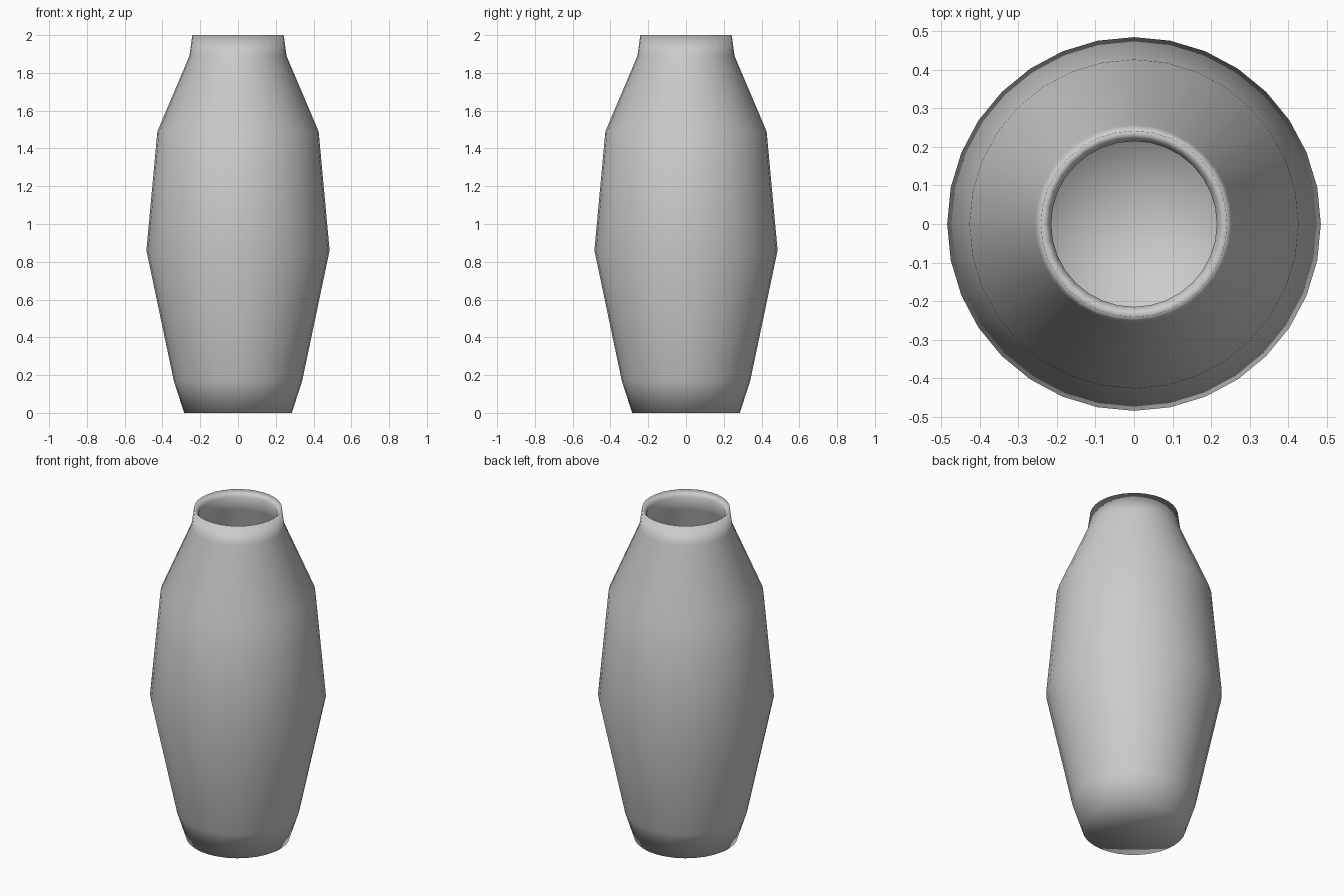
import bpy, bmesh
from math import cos, sin, tau

if "Cube" in bpy.data.objects:
    bpy.data.objects.remove(bpy.data.objects["Cube"])

SEGMENTS = 32


def lathe(name, profile, segments=SEGMENTS):
    """Revolve (radius, z) points around z; zero radius becomes a single pole."""
    bm = bmesh.new()
    rings = []
    for r, z in profile:
        if r == 0:
            rings.append([bm.verts.new((0, 0, z))] * segments)
        else:
            rings.append([bm.verts.new((r * cos(tau * i / segments),
                                        r * sin(tau * i / segments), z))
                          for i in range(segments)])
    for a, b in zip(rings, rings[1:]):
        for i in range(segments):
            j = (i + 1) % segments
            corners = list(dict.fromkeys((a[i], a[j], b[j], b[i])))
            bm.faces.new(corners).smooth = True
    bmesh.ops.recalc_face_normals(bm, faces=bm.faces)
    mesh = bpy.data.meshes.new(name)
    bm.to_mesh(mesh)
    bm.free()
    obj = bpy.data.objects.new(name, mesh)
    bpy.context.collection.objects.link(obj)
    return obj


# Outer wall from the base up to the mouth
outer = [(0, 0), (0.285, 0), (0.34, 0.17), (0.485, 0.86),
         (0.427, 1.49), (0.257, 1.89), (0.242, 2.0)]
# Bevelled lip, then the hollow inside down to a dished floor
inner = [(0.215, 1.965), (0.23, 1.88), (0.40, 1.475),
         (0.456, 0.86), (0.312, 0.18), (0, 0.04)]

lathe("vase", outer + inner)
